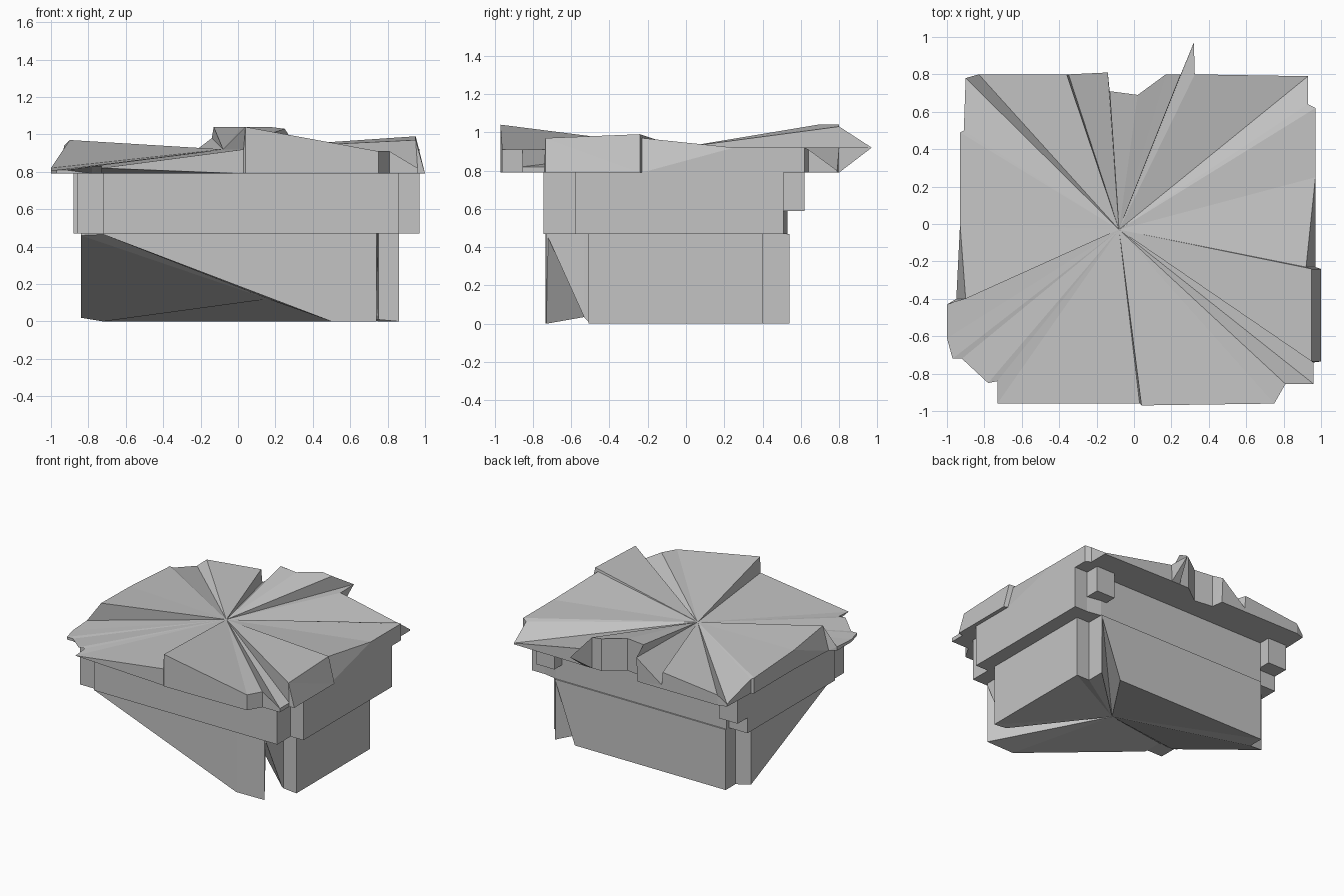
import bpy, bmesh

if "Cube" in bpy.data.objects:
    bpy.data.objects.remove(bpy.data.objects["Cube"])

stone = bpy.data.materials.new("grey stone")
stone.diffuse_color = (0.55, 0.55, 0.55, 1)
stone.use_nodes = True
stone.node_tree.nodes["Principled BSDF"].inputs["Base Color"].default_value = stone.diffuse_color


def fan_solid(name, bottom, top, low_centre, high_centre):
    """Solid with a side wall between two rings, both capped by fans."""
    bm = bmesh.new()
    lo = [bm.verts.new(p) for p in bottom]
    hi = [bm.verts.new(p) for p in top]
    c0, c1 = bm.verts.new(low_centre), bm.verts.new(high_centre)
    for i in range(len(lo)):
        j = (i + 1) % len(lo)
        bm.faces.new((lo[i], lo[j], hi[j], hi[i]))
        bm.faces.new((hi[i], hi[j], c1))
        bm.faces.new((lo[j], lo[i], c0))
    bmesh.ops.triangulate(bm, faces=[f for f in bm.faces if len(f.verts) > 3])
    bmesh.ops.recalc_face_normals(bm, faces=bm.faces)
    me = bpy.data.meshes.new(name)
    bm.to_mesh(me)
    bm.free()
    me.materials.append(stone)
    ob = bpy.data.objects.new(name, me)
    bpy.context.collection.objects.link(ob)
    return ob


def block(name, x0, x1, y0, y1, z0, z1):
    ring = [(x0, y0), (x1, y0), (x1, y1), (x0, y1)]
    mid = ((x0 + x1) / 2, (y0 + y1) / 2)
    fan_solid(name, [(*p, z0) for p in ring], [(*p, z1) for p in ring],
              (*mid, z0), (*mid, z1))


# Broken cap slab: outline with the height of its chipped, drooping upper edge
cap = [
    (.04, -.97, 1.04), (.75, -.96, .91), (.81, -.855, .91), (.96, -.855, .82),
    (.96, -.74, .82), (1, -.735, .97), (1, -.24, .99), (.97, -.23, .97),
    (.97, .25, .92), (.97, .62, .92), (.93, .64, .91), (.93, .79, .8),
    (.325, .8, .92), (.32, .97, .92), (.25, .8, 1.03), (.17, .8, 1.04),
    (.02, .69, 1.04), (-.13, .71, 1.04), (-.14, .81, .98), (-.35, .8, .82),
    (-.36, .8, .92), (-.83, .8, .87), (-.9, .78, .81), (-.91, .5, .9),
    (-.93, .49, .91), (-.93, 0, .94), (-.95, -.4, .97), (-1, -.43, .82),
    (-1, -.61, .81), (-.97, -.72, .81), (-.92, -.72, .81), (-.78, -.85, .83),
    (-.73, -.84, .83), (-.73, -.96, .82), (.03, -.96, .92),
]
# The raised side edges lean inward, the front left edge is undercut
cap_top = [(x - .05 * (x > 0) + .05 * (x < 0), y, z)
           if abs(x) > .94 and z > .95 else (x, y, z) for x, y, z in cap]
cap_bottom = [(x, -.76 if x < 0 and y < -.8 else min(y, .8), .79)
              for x, y, z in cap]
fan_solid("cap_slab", cap_bottom, cap_top, (-.08, -.03, .79), (-.08, -.03, .92))

# Middle tier with stepped corners
middle = [(-.72, -.745), (.74, -.745), (.86, -.745), (.86, -.58), (.97, -.58),
          (.97, .51), (.86, .51), (.75, .53), (-.72, .53), (-.72, .5),
          (-.88, .5), (-.88, -.58), (-.72, -.58)]
fan_solid("middle_tier", [(*p, .47) for p in middle], [(*p, .79) for p in middle],
          (0, 0, .47), (0, 0, .79))
block("front_left_corner", -.86, -.72, -.72, -.58, .47, .79)

# Rear corner blocks under the cap
block("rear_right_corner", .7, .86, .48, .62, .59, .79)
block("rear_left_corner", -.88, -.72, .48, .62, .59, .79)

# Lower tier, broken away below: outline with the height of its lower edge
base = [(-.84, -.58, .46), (-.72, -.58, .465), (-.72, -.735, .465),
        (.5, -.735, 0), (.74, -.73, 0), (.745, -.72, .45), (.75, -.53, .03),
        (.75, -.51, .01), (.86, -.51, 0), (.86, .4, 0), (.75, .4, 0),
        (.75, .54, 0), (.745, .54, .45), (.58, .54, 0), (-.72, .54, 0),
        (-.72, .42, 0), (-.84, .4, .02)]
fan_solid("lower_tier", base, [(x, y, .47) for x, y, z in base],
          (.16, -.05, .12), (0, 0, .47))
